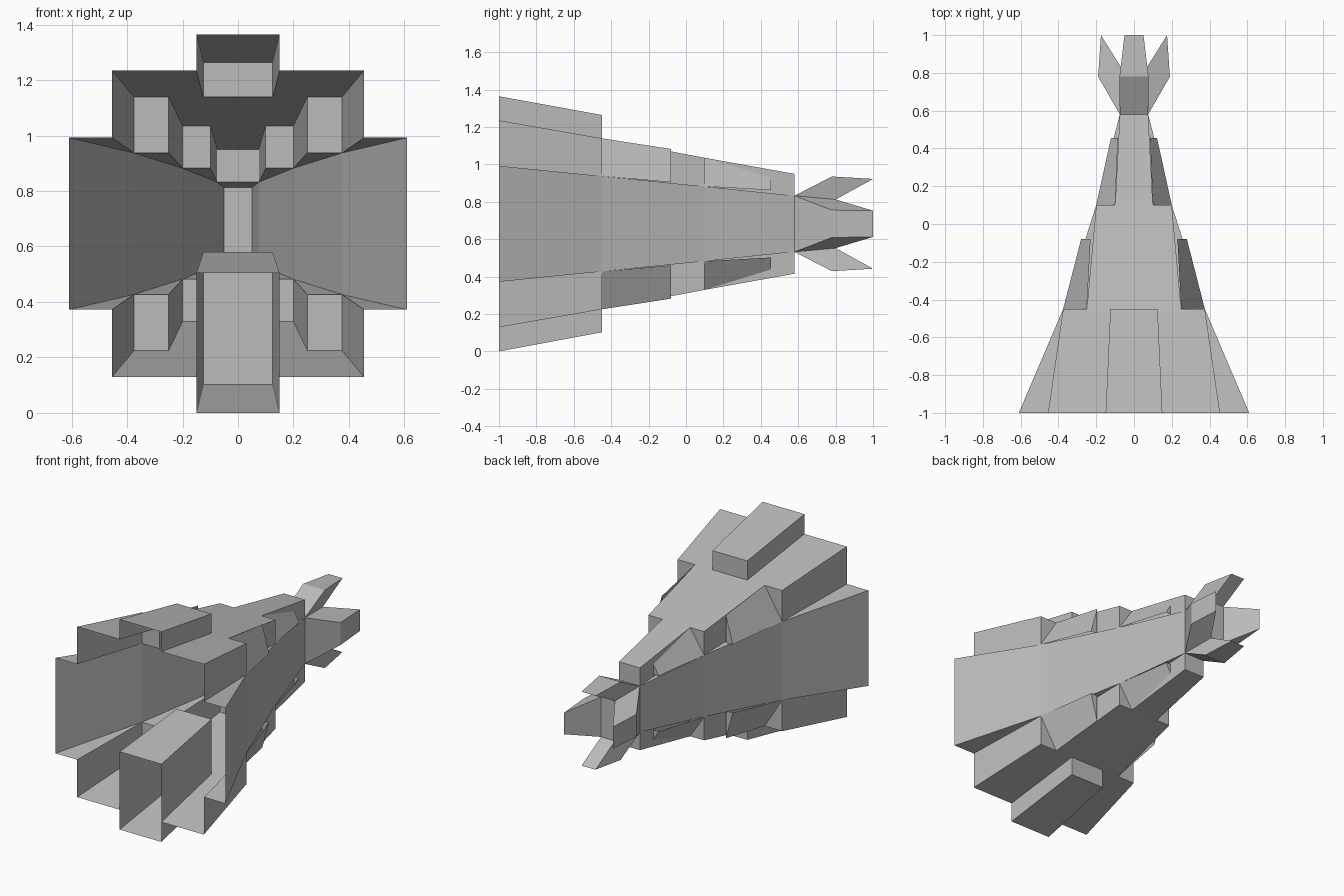
import bpy
import bmesh

cube = bpy.data.objects.get("Cube")
if cube:
    bpy.data.objects.remove(cube, do_unlink=True)

MID = 0.682  # height of the long axis

gray = bpy.data.materials.new("plain gray")
gray.use_nodes = True
gray.diffuse_color = (0.5, 0.5, 0.5, 1)
gray.node_tree.nodes["Principled BSDF"].inputs["Base Color"].default_value = (0.5, 0.5, 0.5, 1)


def make_part(name, faces, mirror=(True, False, True)):
    """Sheet part from corner loops, mirrored about the long axis."""
    bm = bmesh.new()
    for loop in faces:
        bm.faces.new([bm.verts.new(p) for p in loop])
    bmesh.ops.remove_doubles(bm, verts=bm.verts, dist=0.0005)
    bmesh.ops.dissolve_degenerate(bm, edges=bm.edges, dist=0.0005)
    bmesh.ops.recalc_face_normals(bm, faces=bm.faces)
    mesh = bpy.data.meshes.new(name)
    bm.to_mesh(mesh)
    bm.free()
    mesh.materials.append(gray)
    obj = bpy.data.objects.new(name, mesh)
    obj.location.z = MID
    bpy.context.collection.objects.link(obj)
    if any(mirror):
        mod = obj.modifiers.new("mirror", "MIRROR")
        mod.use_axis = mirror
        mod.merge_threshold = 0.0005
    return obj


# Hull stations: y, side x, side half height, ridge half height
stations = [(-1, 0.61, 0.31, 0.553), (-0.45, 0.375, 0.255, 0.457),
            (0.1, 0.2, 0.2, 0.353), (0.58, 0.075, 0.15, 0.267)]
ridge_start = [0.455, 0.25, 0.1]  # ridge half width where each section begins
openings = [(0.15, 0.125), (0, 0), (0, 0)]  # roof gap under the front boxes

hull = []
for i, (near, far) in enumerate(zip(stations, stations[1:])):
    (y0, x0, s0, r0), (y1, x1, s1, r1) = near, far
    w, (g0, g1) = ridge_start[i], openings[i]
    hull += [
        [(x0, y0, 0), (x1, y1, 0), (x1, y1, s1), (x0, y0, s0)],      # side wall
        [(x0, y0, s0), (x1, y1, s1), (w, y0, s0)],                   # ledge
        [(w, y0, s0), (x1, y1, s1), (x1, y1, r1), (w, y0, r0)],      # ridge wall
        [(w, y0, r0), (x1, y1, r1), (g1, y1, r1), (g0, y0, r0)],     # ridge roof
    ]
    # step wall closing the end of the ridge
    inner = ridge_start[i + 1] if i < 2 else 0
    hull.append([(inner, y1, s1), (x1, y1, s1), (x1, y1, r1), (inner, y1, r1)])
make_part("hull", hull)


# Sloping wedges behind the two steps
def wedge(name, y0, top0, low0, y1, top1, low1):
    a, b = (top0[0], y0, top0[1]), (low0[0], y0, low0[1])
    c, d = (low1[0], y1, low1[1]), (top1[0], y1, top1[1])
    make_part(name, [[a, b, c, d], [d, c, (d[0], y1, c[2])]])


wedge("front_wedges", -0.45, (0.25, 0.457), (0.375, 0.255),
      -0.08, (0.23, 0.40), (0.28, 0.222))
wedge("rear_wedges", 0.1, (0.1, 0.353), (0.2, 0.2),
      0.455, (0.085, 0.244), (0.122, 0.18))


# Front boxes, open toward the front
def front_box(name, outer, inner, closed):
    def corners(y, w, k):
        return [(0, y, outer[k]), (w, y, outer[k]), (w, y, inner[k]), (0, y, inner[k])]
    f, b = corners(-1, 0.15, 0), corners(-0.45, 0.125, 1)
    faces = [[f[k], f[k + 1], b[k + 1], b[k]] for k in range(3 if closed else 2)]
    make_part(name, faces + [b], (True, False, False))


front_box("top_box", (0.682, 0.582), (0.553, 0.457), False)
front_box("bottom_box", (-0.682, -0.58), (-0.177, -0.102), True)

# Tail plug, closed at the rear
RX, RZ, PX, PZ = 0.075, 0.15, 0.05, 0.13
make_part("tail_plug", [
    [(RX, 0.58, 0), (PX, 0.8, 0), (PX, 0.8, PZ), (RX, 0.58, RZ)],
    [(0, 0.58, RZ), (RX, 0.58, RZ), (PX, 0.8, PZ), (0, 0.8, PZ)],
    [(0, 0.8, 0), (PX, 0.8, 0), (PX, 0.8, PZ), (0, 0.8, PZ)],
])


# Four flared tail fins; each profile point is (y, distance out, half width)
def fin(name, profile, upright):
    def pt(p, side):
        y, out, w = p
        return (w * side, y, out) if upright else (out, y, w * side)
    faces = [[pt(p, 1) for p in profile], [pt(p, -1) for p in profile]]
    for p, q in zip(profile[:-1], profile[1:]):
        faces.append([pt(p, 1), pt(q, 1), pt(q, -1), pt(p, -1)])
    make_part(name, faces, (not upright, False, upright))


fin("upper_lower_fins", [(0.58, RZ, RX), (0.78, 0.253, 0.077),
                         (1, 0.24, 0.05), (0.8, PZ, PX)], True)
fin("side_fins", [(0.58, RX, RZ), (0.78, 0.19, 0.073),
                  (1, 0.175, 0.07), (0.8, PX, PZ)], False)
